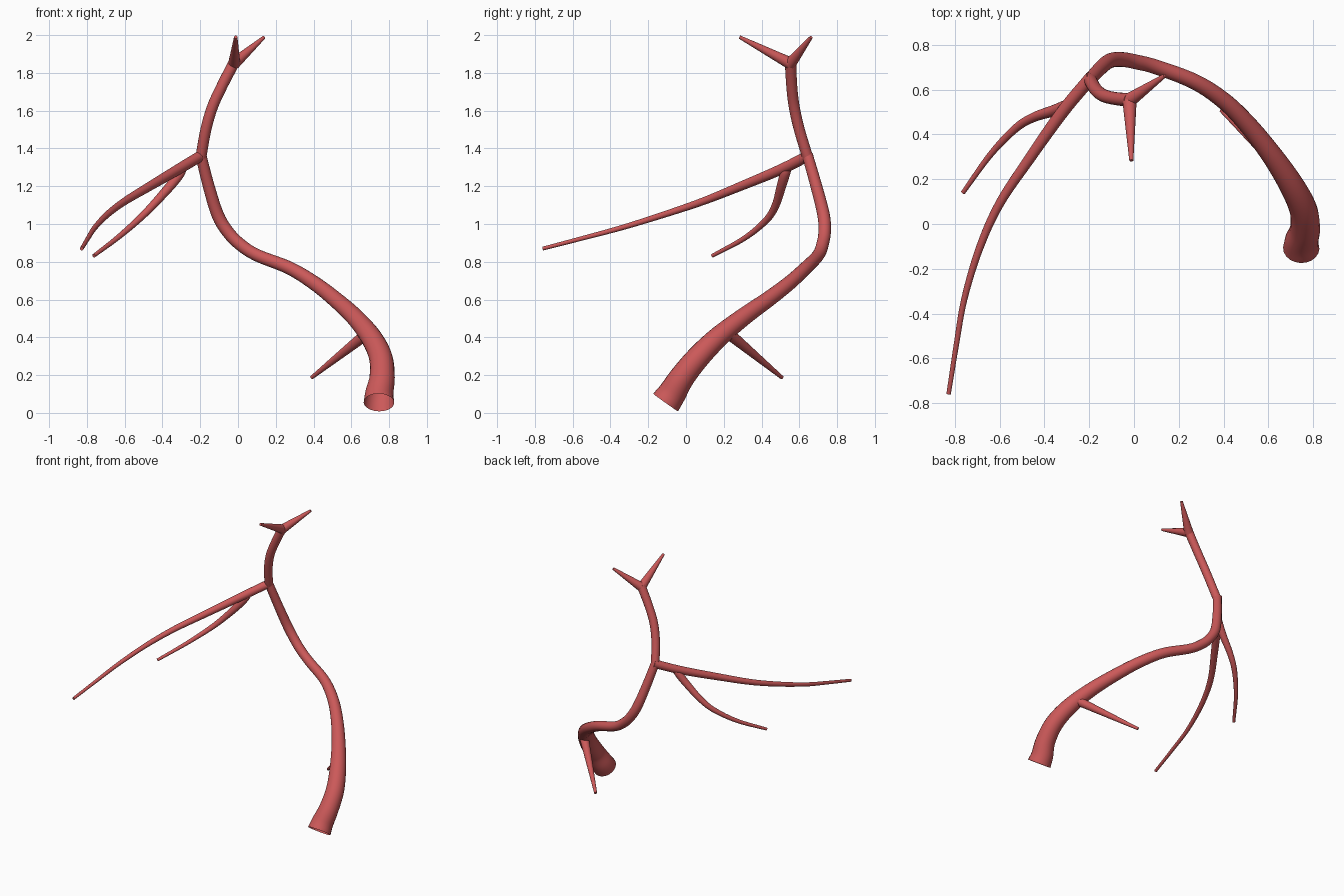
import bpy
import math
from mathutils import Vector

red = bpy.data.materials.new("vessel red")
red.diffuse_color = (0.6, 0.1, 0.1, 1)


def smooth_path(points, steps):
    """Catmull-Rom samples through (x, y, z, radius) points."""
    p = [Vector(q) for q in points]
    p = [2 * p[0] - p[1]] + p + [2 * p[-1] - p[-2]]
    out = []
    for i in range(1, len(p) - 2):
        a, b, c, d = p[i - 1:i + 3]
        for s in range(steps):
            t = s / steps
            out.append(0.5 * (2 * b + (c - a) * t + (2 * a - 5 * b + 4 * c - d) * t * t
                              + (3 * b - a - 3 * c + d) * t ** 3))
    return out + [p[-2]]


def tube(name, points, steps=8, caps=True):
    """Tapered round tube, with flat end caps or open ends."""
    path = smooth_path(points, steps)
    curve = bpy.data.curves.new(name, 'CURVE')
    curve.dimensions = '3D'
    curve.bevel_depth = 1.0
    curve.bevel_resolution = 8
    curve.use_fill_caps = caps
    spline = curve.splines.new('POLY')
    spline.points.add(len(path) - 1)
    for pt, q in zip(spline.points, path):
        pt.co = (q[0], q[1], q[2], 1)
        pt.radius = q[3]
    obj = bpy.data.objects.new(name, curve)
    bpy.context.collection.objects.link(obj)
    bpy.ops.object.select_all(action='DESELECT')
    obj.select_set(True)
    bpy.context.view_layer.objects.active = obj
    bpy.ops.object.convert(target='MESH')
    obj = bpy.context.view_layer.objects.active
    obj.data.materials.clear()
    obj.data.materials.append(red)
    bpy.ops.object.shade_smooth_by_angle(angle=math.radians(40))


# Main vessel, from the wide open end up to the fork
tube("trunk", [
    (0.746, -0.108, 0.055, 0.081), (0.748, -0.075, 0.102, 0.075),
    (0.763, -0.02, 0.19, 0.067),
    (0.755, 0.065, 0.295, 0.062), (0.705, 0.17, 0.40, 0.056),
    (0.62, 0.30, 0.505, 0.048), (0.51, 0.44, 0.605, 0.042),
    (0.40, 0.55, 0.69, 0.038), (0.27, 0.635, 0.768, 0.035),
    (0.10, 0.70, 0.835, 0.033), (0.01, 0.723, 0.893, 0.033),
    (-0.055, 0.734, 0.96, 0.033), (-0.108, 0.728, 1.05, 0.033),
    (-0.155, 0.69, 1.20, 0.031), (-0.197, 0.643, 1.365, 0.029)], caps=False)

# Upper vessel and its two tips
tube("upper_branch", [
    (-0.197, 0.645, 1.35, 0.029), (-0.17, 0.60, 1.50, 0.029),
    (-0.135, 0.573, 1.62, 0.029), (-0.085, 0.56, 1.73, 0.029),
    (-0.018, 0.553, 1.86, 0.030)])
fork = (-0.02, 0.553, 1.85, 0.032)
tube("upper_tip_right", [fork, (0.137, 0.662, 1.988, 0.009)])
tube("upper_tip_front", [fork, (-0.012, 0.283, 1.99, 0.009)])

# Long left vessel
tube("left_branch", [
    (-0.19, 0.655, 1.365, 0.029), (-0.315, 0.505, 1.29, 0.028),
    (-0.467, 0.29, 1.20, 0.024), (-0.60, 0.09, 1.12, 0.020),
    (-0.69, -0.11, 1.052, 0.017), (-0.757, -0.335, 0.982, 0.014),
    (-0.792, -0.535, 0.928, 0.012), (-0.827, -0.758, 0.87, 0.010)])

# Shorter vessel splitting from the left one, its start buried inside it
tube("left_side_branch", [
    (-0.285, 0.545, 1.305, 0.018), (-0.31, 0.525, 1.265, 0.026),
    (-0.36, 0.505, 1.20, 0.025), (-0.45, 0.475, 1.10, 0.021),
    (-0.53, 0.425, 1.02, 0.018), (-0.64, 0.31, 0.925, 0.014),
    (-0.763, 0.14, 0.832, 0.010)])

# Straight spur near the base
tube("lower_spur", [(0.69, 0.22, 0.425, 0.032), (0.39, 0.508, 0.187, 0.010)])
